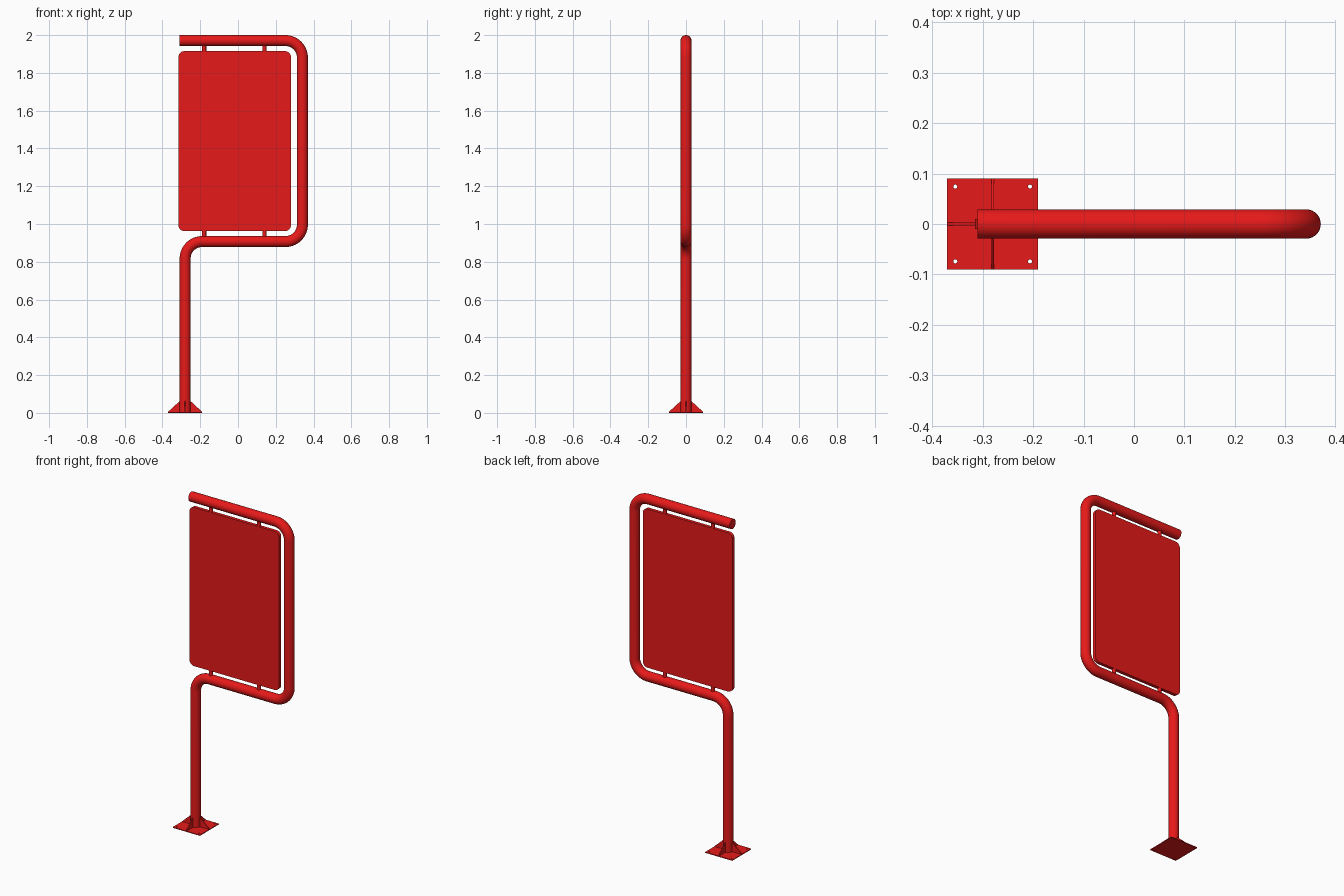
import bpy, bmesh
from math import pi, cos, sin, radians
from mathutils import Matrix, Vector

if "Cube" in bpy.data.objects:
    bpy.data.objects.remove(bpy.data.objects["Cube"])

RED = bpy.data.materials.new("red_paint")
RED.diffuse_color = (0.8, 0.01, 0.01, 1)
RED.use_nodes = True
RED.node_tree.nodes["Principled BSDF"].inputs["Base Color"].default_value = RED.diffuse_color

R = 0.029                      # tube radius
BEND = 0.09                    # centreline bend radius
POST_X, RIGHT_X = -0.28, 0.341
LOW_Z, TOP_Z = 0.907, 1.971


def finish(name, bm, matrix=Matrix()):
    bmesh.ops.transform(bm, matrix=matrix, verts=bm.verts)
    bmesh.ops.recalc_face_normals(bm, faces=bm.faces)
    mesh = bpy.data.meshes.new(name)
    bm.to_mesh(mesh)
    bm.free()
    obj = bpy.data.objects.new(name, mesh)
    obj.data.materials.append(RED)
    bpy.context.collection.objects.link(obj)
    bpy.ops.object.select_all(action='DESELECT')
    obj.select_set(True)
    bpy.context.view_layer.objects.active = obj
    bpy.ops.object.shade_smooth_by_angle(angle=radians(35))
    return obj


def arc(cx, cy, r, a0, a1, n):
    return [(cx + r * cos(radians(a0 + (a1 - a0) * i / n)),
             cy + r * sin(radians(a0 + (a1 - a0) * i / n))) for i in range(n + 1)]


def rounded_rect(w, h, r):
    pts = []
    for sx, sy, a in ((1, 1, 0), (-1, 1, 90), (-1, -1, 180), (1, -1, 270)):
        pts += arc(sx * (w / 2 - r), sy * (h / 2 - r), r, a, a + 90, 8)
    return pts


def sheet(name, outlines, thickness, matrix):
    """Filled 2D outlines (inner ones become holes), extruded to a sheet."""
    curve = bpy.data.curves.new(name + "_outline", 'CURVE')
    curve.dimensions, curve.fill_mode = '2D', 'BOTH'
    curve.extrude = thickness / 2
    for pts in outlines:
        s = curve.splines.new('POLY')
        s.points.add(len(pts) - 1)
        for p, (x, y) in zip(s.points, pts):
            p.co = (x, y, 0, 1)
        s.use_cyclic_u = True
    tmp = bpy.data.objects.new(name + "_outline", curve)
    bpy.context.collection.objects.link(tmp)
    bpy.context.view_layer.update()
    mesh = bpy.data.meshes.new_from_object(tmp.evaluated_get(bpy.context.evaluated_depsgraph_get()))
    bm = bmesh.new()
    bm.from_mesh(mesh)
    bmesh.ops.remove_doubles(bm, verts=bm.verts, dist=1e-5)
    bpy.data.objects.remove(tmp)
    bpy.data.curves.remove(curve)
    bpy.data.meshes.remove(mesh)
    return finish(name, bm, matrix)


# Bent tube: post, lower arm, right upright, top arm (path in x, z)
path = [(POST_X, 0.003)]
path += arc(POST_X + BEND, LOW_Z - BEND, BEND, 180, 90, 14)
path += arc(RIGHT_X - BEND, LOW_Z + BEND, BEND, -90, 0, 14)
path += arc(RIGHT_X - BEND, TOP_Z - BEND, BEND, 0, 90, 14)
path += [(-0.31, TOP_Z)]
bm = bmesh.new()
rings = []
SIDES = 32
for i, (x, z) in enumerate(path):
    a, b = path[max(i - 1, 0)], path[min(i + 1, len(path) - 1)]
    if i in (1, 16, 31):       # bend starts keep the straight direction
        b = path[i]
    elif i in (15, 30, 45):    # bend ends take the next straight direction
        a = path[i]
    t = Vector((b[0] - a[0], 0, b[1] - a[1])).normalized()
    side = Vector((t.z, 0, -t.x))
    rings.append([bm.verts.new(Vector((x, 0, z)) + R * (cos(2 * pi * k / SIDES) * side
                  + sin(2 * pi * k / SIDES) * Vector((0, 1, 0)))) for k in range(SIDES)])
for r0, r1 in zip(rings, rings[1:]):
    for k in range(SIDES):
        j = (k + 1) % SIDES
        bm.faces.new((r0[k], r0[j], r1[j], r1[k]))
bm.faces.new(rings[0])
bm.faces.new(rings[-1])
finish("bent_tube_frame", bm)

# Sign panel with rounded corners
upright = Matrix.Rotation(pi / 2, 4, 'X')
sheet("sign_panel", [rounded_rect(0.595, 0.952, 0.03)], 0.02,
      Matrix.Translation((-0.0175, 0, 1.439)) @ upright)

# Short pins holding the panel between the arms
for level, z in (("lower", 0.947), ("upper", 1.932)):
    for side, x in (("left", -0.179), ("right", 0.14)):
        bm = bmesh.new()
        bmesh.ops.create_cone(bm, cap_ends=True, segments=20, radius1=0.011,
                              radius2=0.011, depth=0.05)
        finish(f"{level}_{side}_pin", bm, Matrix.Translation((x, 0, z)))

# Base plate with four bolt holes
h = 0.09
outlines = [[(-h, -h), (h, -h), (h, h), (-h, h)]]
outlines += [arc(sx * 0.074, sy * 0.074, 0.004, 0, 345, 15) for sx in (-1, 1) for sy in (-1, 1)]
sheet("base_plate", outlines, 0.005, Matrix.Translation((POST_X, 0, 0.0025)))

# Four triangular gussets around the foot of the post
for i in range(4):
    sheet(f"gusset_{i + 1}", [[(0.024, 0.004), (0.09, 0.004), (0.09, 0.006), (R, 0.062), (0.024, 0.062)]],
          0.005, Matrix.Translation((POST_X, 0, 0)) @ Matrix.Rotation(i * pi / 2, 4, 'Z') @ upright)
